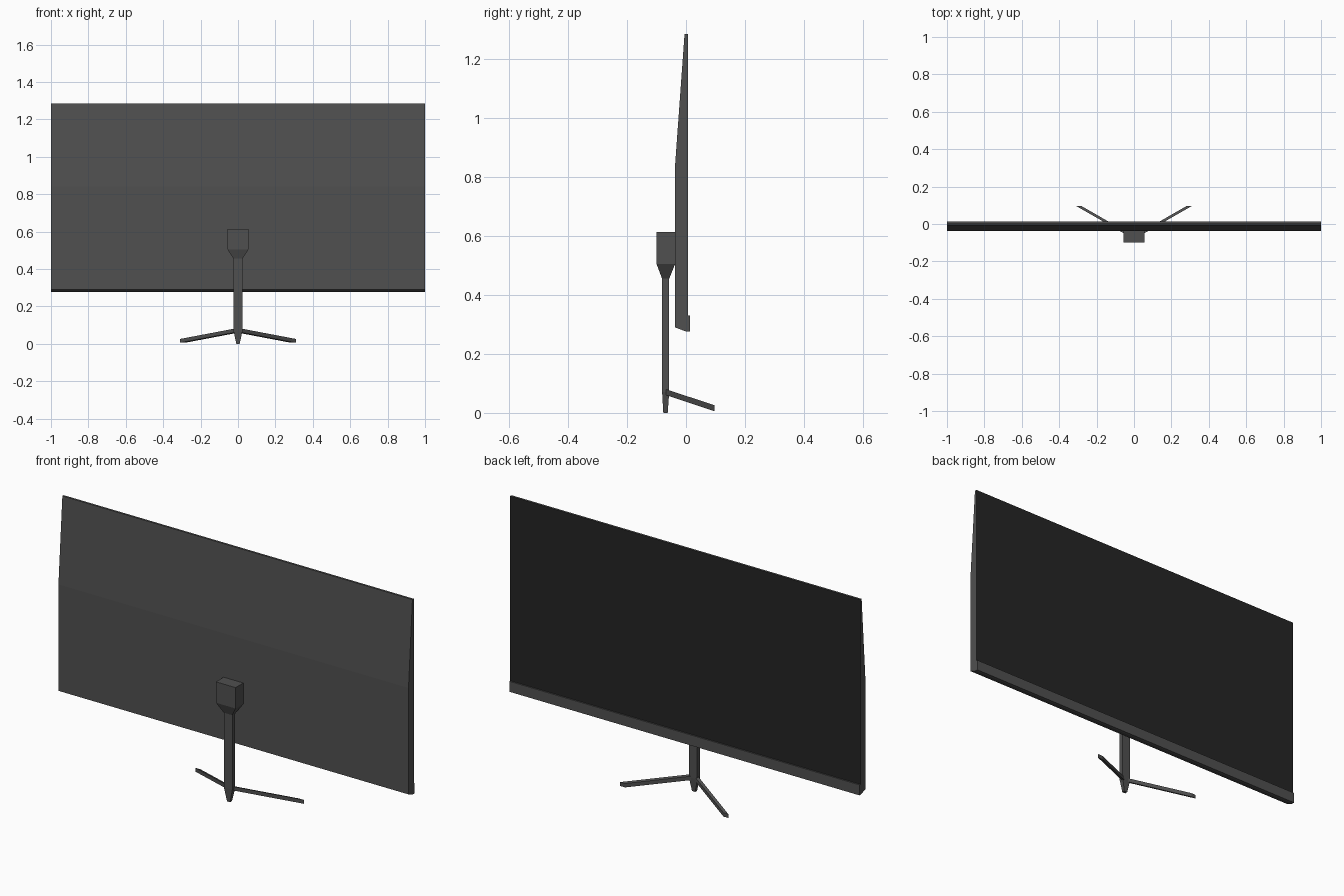
import bpy, bmesh

cube = bpy.data.objects.get("Cube")
if cube:
    bpy.data.objects.remove(cube)


def material(name, value):
    m = bpy.data.materials.new(name)
    m.use_nodes = True
    colour = (value, value, value, 1)
    m.diffuse_color = colour
    m.node_tree.nodes["Principled BSDF"].inputs["Base Color"].default_value = colour
    return m


casing = material("dark grey plastic", 0.08)
glass = material("black screen", 0.018)


def loft(name, rings, mats=(casing,)):
    """Skin a list of equal-length point rings and cap both ends."""
    bm = bmesh.new()
    rows = [[bm.verts.new(p) for p in ring] for ring in rings]
    n = len(rows[0])
    for a, b in zip(rows, rows[1:]):
        for i in range(n):
            j = (i + 1) % n
            bm.faces.new((a[i], a[j], b[j], b[i]))
    bm.faces.new(rows[0])
    bm.faces.new(rows[-1])
    bmesh.ops.recalc_face_normals(bm, faces=bm.faces[:])
    mesh = bpy.data.meshes.new(name)
    bm.to_mesh(mesh)
    bm.free()
    for m in mats:
        mesh.materials.append(m)
    obj = bpy.data.objects.new(name, mesh)
    bpy.context.collection.objects.link(obj)
    return obj


def rect(half_x, y0, y1, z):
    return [(-half_x, y0, z), (half_x, y0, z), (half_x, y1, z), (-half_x, y1, z)]


# Display housing: side profile (y, z) swept across the width
profile = [(-0.037, 0.29), (-0.037, 0.84), (-0.005, 1.284), (0.006, 1.284),
           (0.006, 0.33), (0.013, 0.33), (0.013, 0.276), (0, 0.276)]
housing = loft("display_housing", [[(x, y, z) for y, z in profile] for x in (-1, 1)],
               (casing, glass))

# Screen glass: the tall face pointing to +y
for f in housing.data.polygons:
    if f.normal.y > 0.9 and f.center.z > 0.5:
        f.material_index = 1

# Stand post with a tapered foot
loft("stand_post", [rect(0.009, -0.077, -0.062, 0), rect(0.024, -0.081, -0.057, 0.07),
                    rect(0.024, -0.081, -0.057, 0.46)])

# Mounting block flaring out from the post to the housing
loft("mount_block", [rect(0.024, -0.081, -0.057, 0.455), rect(0.056, -0.1, -0.037, 0.505),
                     rect(0.056, -0.1, -0.037, 0.613)])

# Two splayed legs
for side, name in ((1, "left_leg"), (-1, "right_leg")):
    rings = []
    for x, y, z in ((0, -0.073, 0.072), (0.295, 0.096, 0.016)):
        rings.append([(side * (x + dx), y, z + dz) for dx, dz in
                      ((-0.014, -0.01), (0.014, -0.01), (0.014, 0.01), (-0.014, 0.01))])
    loft(name, rings)
